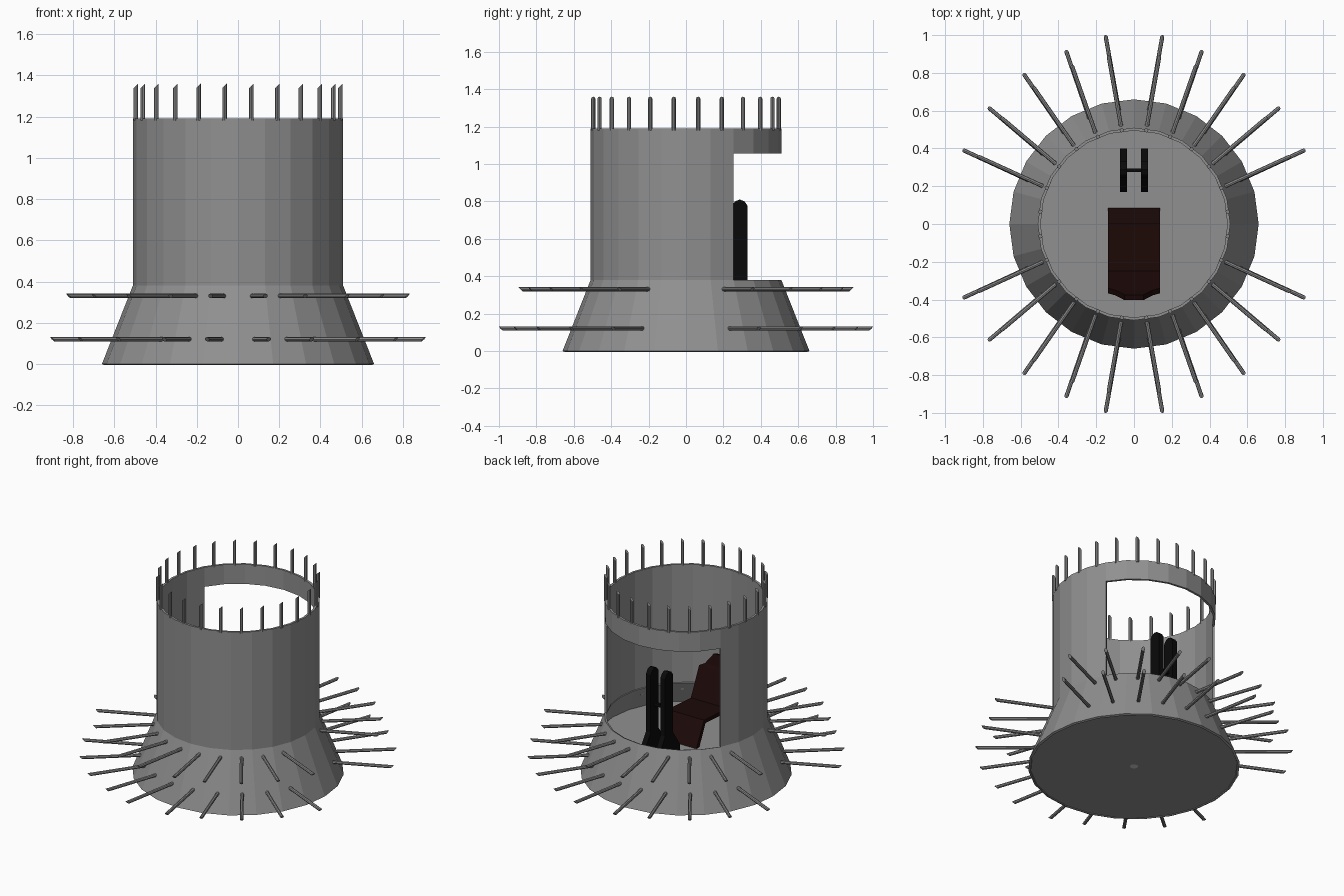
import bpy, bmesh, math
from mathutils import Matrix, Vector

if "Cube" in bpy.data.objects:
    bpy.data.objects.remove(bpy.data.objects["Cube"])

SIDES = 24
METAL = (0.28, 0.28, 0.28)


def finish(name, bm, color=METAL):
    me = bpy.data.meshes.new(name)
    bm.to_mesh(me)
    bm.free()
    ob = bpy.data.objects.new(name, me)
    bpy.context.collection.objects.link(ob)
    mat = bpy.data.materials.new(name + "_paint")
    mat.diffuse_color = (*color, 1)
    mat.use_nodes = True
    mat.node_tree.nodes["Principled BSDF"].inputs["Base Color"].default_value = mat.diffuse_color
    me.materials.append(mat)
    return ob


def thicken(ob, amount):
    mod = ob.modifiers.new("thickness", "SOLIDIFY")
    mod.thickness = amount
    mod.offset = -1
    return ob


def rings(name, profile, skip=lambda ring, side: False, color=METAL):
    """Faceted surface of revolution from (radius, z) points."""
    bm = bmesh.new()
    loops = [[bm.verts.new((r * math.cos(2 * math.pi * i / SIDES),
                            r * math.sin(2 * math.pi * i / SIDES), z))
              for i in range(SIDES)] for r, z in profile]
    for k in range(len(loops) - 1):
        a, b = loops[k], loops[k + 1]
        for i in range(SIDES):
            if not skip(k, i):
                j = (i + 1) % SIDES
                bm.faces.new((a[i], a[j], b[j], b[i]))
    return finish(name, bm, color)


def add_spike(bm, start, end, slant, radius=0.011):
    """Round bar with its far end cut off at a slant."""
    axis = end - start
    rot = axis.to_track_quat("Z", "Y").to_matrix().to_4x4()
    mat = Matrix.Translation((start + end) / 2) @ rot
    made = bmesh.ops.create_cone(bm, cap_ends=True, segments=8, radius1=radius,
                                 radius2=radius, depth=axis.length, matrix=mat)
    d = axis.normalized()
    for v in made["verts"]:
        if (v.co - end).length < radius * 1.5:
            v.co += d * ((v.co - end).dot(slant) - radius)


def extrude_profile(bm, points, x0, x1):
    """Side profile of (y, z) points swept across x."""
    face = bm.faces.new([bm.verts.new((x0, y, z)) for y, z in points])
    out = bmesh.ops.extrude_face_region(bm, geom=[face])
    verts = [g for g in out["geom"] if isinstance(g, bmesh.types.BMVert)]
    bmesh.ops.translate(bm, verts=verts, vec=(x1 - x0, 0, 0))


def polar(r, degrees, z):
    a = math.radians(degrees)
    return Vector((r * math.cos(a), r * math.sin(a), z))


# flared skirt
thicken(rings("flared_skirt", [(0.66, 0), (0.51, 0.38)]), 0.015)

# round wall with a wide opening at the back
thicken(rings("round_wall", [(0.51, 0.38), (0.51, 1.055), (0.51, 1.19)],
              lambda k, i: k == 0 and 2 <= i < 10), 0.015)

# bottom plate with a pale centre plug, and the inner floor
rings("bottom_plate", [(0.025, 0), (0.66, 0)])
rings("centre_plug", [(0.0005, 0), (0.025, 0)], color=(0.8, 0.8, 0.8))
rings("inner_floor", [(0.565, 0.22), (0.001, 0.22)])

# upright spikes around the rim
bm = bmesh.new()
for i in range(SIDES):
    add_spike(bm, polar(0.5, 7.5 + 15 * i, 1.18), polar(0.5, 7.5 + 15 * i, 1.36),
              Vector((1, 0, 0)))
finish("rim_spikes", bm)

# two rows of outward spikes, mirrored into four quadrants: (root angle, tip angle)
angles = [(22.5, 23.4), (37.5, 38.7), (52.5, 53.7), (67.0, 68.6), (82.5, 81.4)]
for name, z, r0, reach in (("lower_spikes", 0.12, 0.59, 0.99),
                           ("upper_spikes", 0.33, 0.51, 0.905)):
    bm = bmesh.new()
    for root, tip in angles:
        r1 = reach + (0.022 if tip > 80 and z < 0.2 else 0)
        for sx in (-1, 1):
            for sy in (-1, 1):
                flip = Matrix.Diagonal((sx, sy, 1))
                add_spike(bm, flip @ polar(r0, root, z), flip @ polar(r1, tip, z),
                          Vector((0, 0, 1)))
    finish(name, bm)

# pair of upright levers with splayed feet, joined by a cross bar
bm = bmesh.new()
lever = [(0.17, 0.22), (0.40, 0.22), (0.40, 0.27), (0.33, 0.38), (0.33, 0.775),
         (0.313, 0.80), (0.288, 0.81), (0.262, 0.80), (0.245, 0.775), (0.245, 0.38),
         (0.17, 0.27)]
for x in (-0.055, 0.055):
    extrude_profile(bm, lever, x - 0.018, x + 0.018)
extrude_profile(bm, [(0.275, 0.55), (0.295, 0.55), (0.295, 0.57), (0.275, 0.57)],
                -0.05, 0.05)
bmesh.ops.recalc_face_normals(bm, faces=bm.faces)
finish("control_levers", bm, (0.003, 0.003, 0.003))

# reclined seat: leg panel, cushion, tapered backrest as (y, z, half width)
bm = bmesh.new()
rows = [(0.085, 0.22, 0.138), (0.0, 0.385, 0.138), (-0.25, 0.37, 0.138),
        (-0.34, 0.56, 0.138), (-0.35, 0.58, 0.10), (-0.375, 0.65, 0.05)]
pairs = [(bm.verts.new((-w, y, z)), bm.verts.new((w, y, z))) for y, z, w in rows]
for (a, b), (c, d) in zip(pairs, pairs[1:]):
    bm.faces.new((a, b, d, c))
for f in bm.faces:
    f.normal_update()
if sum(f.normal.z for f in bm.faces) < 0:
    bmesh.ops.reverse_faces(bm, faces=bm.faces)
thicken(finish("seat", bm, (0.012, 0.003, 0.0025)), 0.03)
